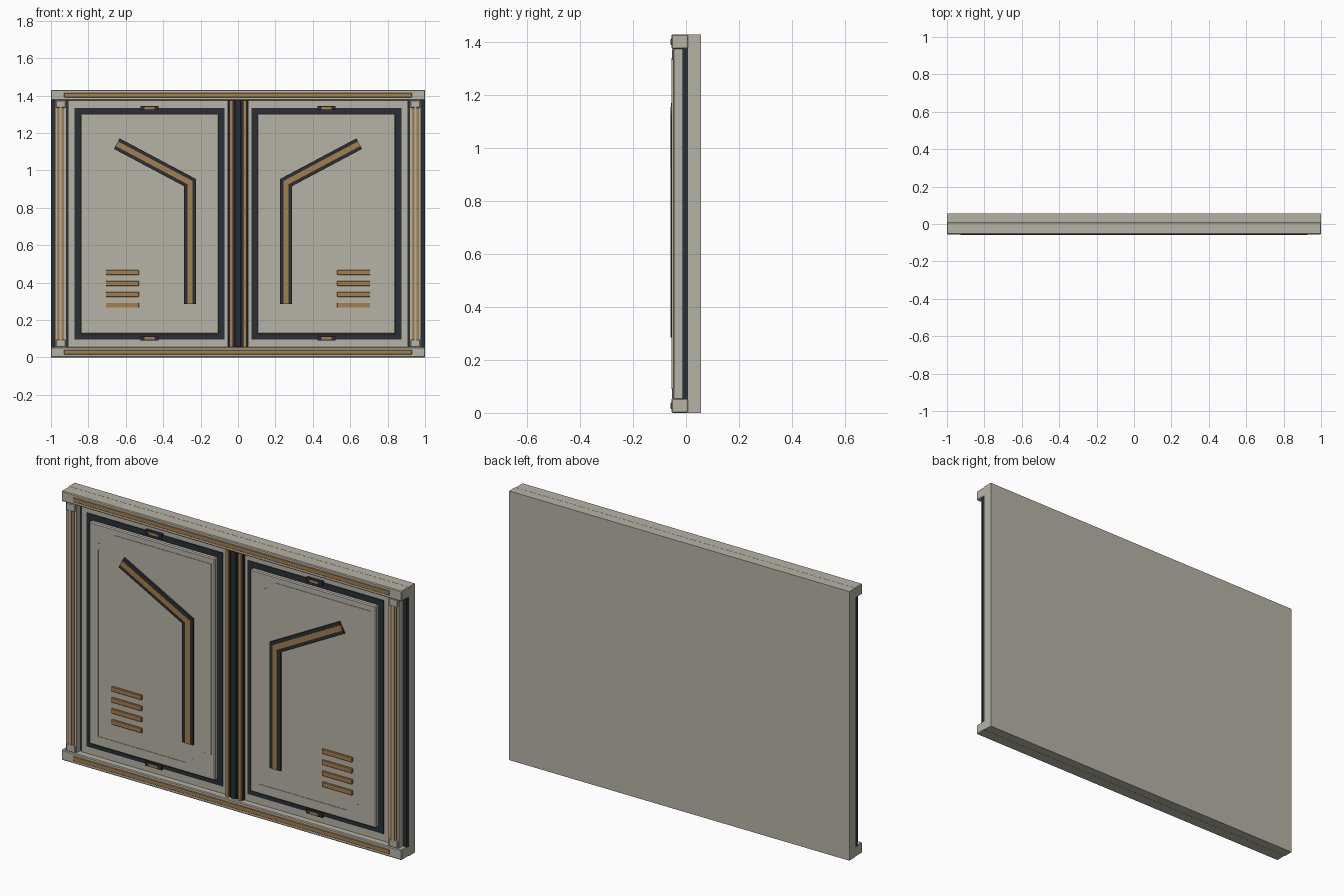
import bpy, bmesh
from mathutils import Vector

if "Cube" in bpy.data.objects:
    bpy.data.objects.remove(bpy.data.objects["Cube"])


def material(name, color):
    m = bpy.data.materials.new(name)
    m.diffuse_color = (*color, 1)
    m.use_nodes = True
    m.node_tree.nodes["Principled BSDF"].inputs["Base Color"].default_value = m.diffuse_color
    return m


STONE = material("warm_grey", (0.47, 0.45, 0.38))
DARK = material("dark_blue_grey", (0.022, 0.030, 0.038))
BRONZE = material("bronze", (0.38, 0.21, 0.07))


def finish(name, bm, mat, bevel=0):
    bmesh.ops.recalc_face_normals(bm, faces=bm.faces)
    me = bpy.data.meshes.new(name)
    bm.to_mesh(me)
    bm.free()
    me.materials.append(mat)
    ob = bpy.data.objects.new(name, me)
    bpy.context.collection.objects.link(ob)
    if bevel:
        mod = ob.modifiers.new("bevel", 'BEVEL')
        mod.width, mod.segments = bevel, 1
    return ob


def box(name, x, y, z, mat, bevel=0):
    """Box given as (min, max) ranges."""
    bm = bmesh.new()
    bmesh.ops.create_cube(bm, size=1)
    for v in bm.verts:
        v.co = [(a + b) / 2 + c * (b - a) for c, (a, b) in zip(v.co, (x, y, z))]
    return finish(name, bm, mat, bevel)


def plate(name, pts, y, mat, bevel=0):
    """Front-view outline (x, z) extruded between two depths."""
    bm = bmesh.new()
    face = bm.faces.new([bm.verts.new((px, y[0], pz)) for px, pz in pts])
    ext = bmesh.ops.extrude_face_region(bm, geom=[face])
    for v in ext["geom"]:
        if isinstance(v, bmesh.types.BMVert):
            v.co.y = y[1]
    return finish(name, bm, mat, bevel)


def ring(name, outer, inner, y, mat):
    """Closed frame between two matching outlines."""
    bm = bmesh.new()
    loops = [[bm.verts.new((px, d, pz)) for px, pz in pts]
             for pts, d in ((outer, y[0]), (inner, y[0]), (inner, y[1]), (outer, y[1]))]
    n = len(outer)
    for k in range(4):
        a, b = loops[k], loops[(k + 1) % 4]
        for i in range(n):
            j = (i + 1) % n
            bm.faces.new((a[i], a[j], b[j], b[i]))
    return finish(name, bm, mat)


def strip(path, half):
    """Bent strip outline around a three-point path, mitred at the bend."""
    a, b, c = (Vector(p) for p in path)
    d1, d2 = (b - a).normalized(), (c - b).normalized()
    n1, n2 = Vector((-d1.y, d1.x)), Vector((-d2.y, d2.x))
    m = (n1 + n2).normalized()
    m *= half / m.dot(n1)
    return [a + n1 * half, b + m, c + n2 * half, c - n2 * half, b - m, a - n1 * half]


def rect(x0, x1, z0, z1):
    return [(x0, z0), (x1, z0), (x1, z1), (x0, z1)]


def clipped(x0, x1, z0, z1, cx, cz):
    """Rectangle with the top left and bottom right corners cut."""
    return [(x0, z0), (x1 - cx, z0), (x1, z0 + cz), (x1, z1), (x0 + cx, z1), (x0, z1 - cz)]


# Back slab and dark layer
box("back_slab", (-1, 1), (0.007, 0.057), (0, 1.43), STONE)
box("dark_backing", (-1, 1), (-0.013, 0.007), (0.05, 1.38), DARK)

# Top and bottom rails with bronze inlays
for name, z0, z1 in (("bottom", 0, 0.055), ("top", 1.375, 1.43)):
    box(name + "_rail", (-1, 1), (-0.055, 0.01), (z0, z1), STONE, 0.004)
    c = (z0 + z1) / 2
    box(name + "_rail_inlay", (-0.93, 0.93), (-0.058, -0.05), (c - 0.012, c + 0.012), BRONZE, 0.002)

# Centre post
box("centre_post", (-0.052, 0.052), (-0.03, -0.01), (0.05, 1.38), DARK)
box("centre_rib", (-0.017, 0.017), (-0.042, -0.025), (0.055, 1.375), DARK, 0.004)

for side, s in (("left", -1), ("right", 1)):
    def X(a, b):
        return tuple(sorted((s * a, s * b)))

    # Side column: grey body, bronze strips, grey rib and end caps
    box(side + "_column", X(0.918, 0.978), (-0.046, -0.012), (0.055, 1.375), STONE)
    box(side + "_column_inlay", X(0.930, 0.968), (-0.050, -0.044), (0.09, 1.34), BRONZE)
    box(side + "_column_rib", X(0.943, 0.955), (-0.054, -0.044), (0.09, 1.34), STONE)
    for end, z in (("bottom", (0.055, 0.095)), ("top", (1.335, 1.375))):
        box(f"{side}_column_{end}_cap", X(0.922, 0.974), (-0.053, -0.044), z, STONE, 0.003)

    # Bronze strips of the centre post
    box(side + "_centre_strip", X(0.028, 0.046), (-0.04, -0.028), (0.055, 1.375), BRONZE)

    # Door: base plate, dark border, raised panel
    box(side + "_door_base", X(0.055, 0.905), (-0.02, -0.01), (0.05, 1.38), STONE)
    cx = s * 0.473
    box(side + "_door_border", (cx - 0.4, cx + 0.4), (-0.025, -0.018), (0.095, 1.335), DARK)
    box(side + "_door_panel", (cx - 0.37, cx + 0.37), (-0.046, -0.02), (0.125, 1.305), STONE, 0.005)
    ring(side + "_panel_trim",
         clipped(cx - 0.348, cx + 0.348, 0.162, 1.272, 0.13, 0.095),
         clipped(cx - 0.316, cx + 0.316, 0.178, 1.256, 0.115, 0.085),
         (-0.0485, -0.044), STONE)

    # Clips on the door border
    for end, z in (("bottom", 0.102), ("top", 1.333)):
        box(f"{side}_{end}_clip", (cx - 0.048, cx + 0.048), (-0.036, -0.02), (z - 0.011, z + 0.011), DARK)
        box(f"{side}_{end}_clip_inlay", (cx - 0.026, cx + 0.026), (-0.039, -0.03), (z - 0.007, z + 0.007), BRONZE)

    # Bent handle with bronze inlay
    path = [(s * 0.257, 0.285), (s * 0.257, 0.935), (s * 0.648, 1.143)]
    plate(side + "_handle", strip(path, 0.032), (-0.056, -0.044), DARK)
    plate(side + "_handle_inlay", strip(path, 0.014), (-0.058, -0.05), BRONZE)

    # Vent bars
    for i in range(4):
        z = 0.279 + i * 0.0585
        box(f"{side}_vent_bar_{i + 1}", X(0.53, 0.707), (-0.054, -0.044), (z - 0.013, z + 0.013), BRONZE, 0.002)
